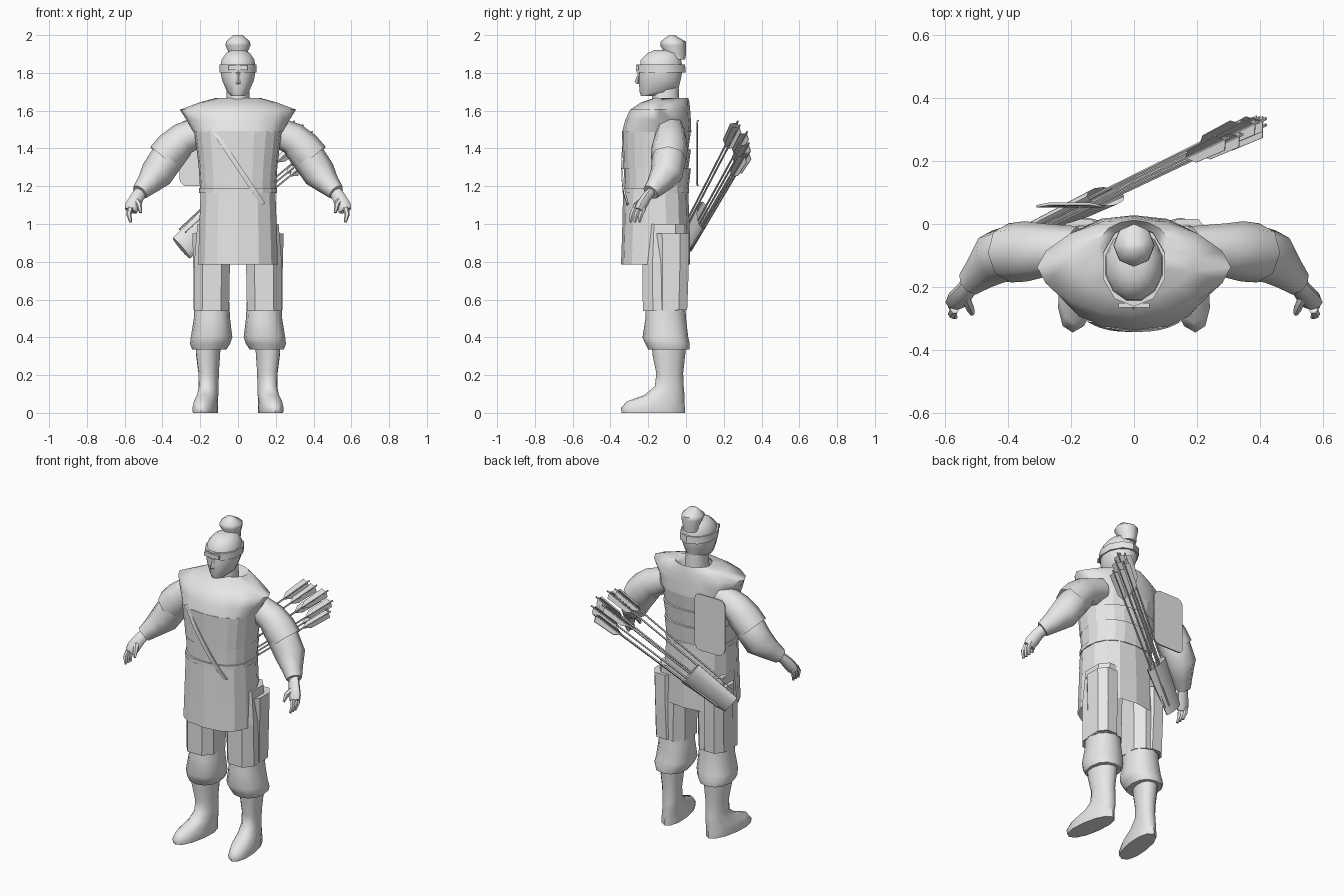
import bpy, bmesh, math
from mathutils import Vector as V

mat = bpy.data.materials.new("plain grey")
mat.diffuse_color = (0.8, 0.8, 0.8, 1)


def finish(name, bm, angle=50):
    bmesh.ops.recalc_face_normals(bm, faces=bm.faces)
    me = bpy.data.meshes.new(name)
    bm.to_mesh(me)
    bm.free()
    me.materials.append(mat)
    if angle:
        me.shade_smooth()
        me.set_sharp_from_angle(angle=math.radians(angle))
    ob = bpy.data.objects.new(name, me)
    bpy.context.collection.objects.link(ob)
    return ob


def skin(name, rings, caps=(True, True), angle=50):
    """Bridge rings of points into a skin."""
    bm = bmesh.new()
    vs = [[bm.verts.new(p) for p in r] for r in rings]
    n = len(vs[0])
    for a, b in zip(vs, vs[1:]):
        for i in range(n):
            bm.faces.new((a[i], a[(i + 1) % n], b[(i + 1) % n], b[i]))
    if caps[0]:
        bm.faces.new(vs[0])
    if caps[1]:
        bm.faces.new(vs[-1])
    return finish(name, bm, angle)


def loft(name, rows, n=12, e=2.0, caps=(True, True), angle=50, shear=0.0, turn=0.0):
    """Level rings: (z, centre x, front y, back y, half width, optional squareness)."""
    rings = []
    for z, cx, y0, y1, rx, *own in rows:
        cy, ry, ring = (y0 + y1) / 2, (y1 - y0) / 2, []
        k = own[0] if own else e
        for i in range(n):
            t = 2 * math.pi * (i + turn) / n
            c, s = math.cos(t), math.sin(t)
            y = cy + ry * math.copysign(abs(s) ** (2 / k), s)
            x = cx + rx * math.copysign(abs(c) ** (2 / k), c)
            ring.append((x - shear * (y + 0.08), y, z))
        rings.append(ring)
    return skin(name, rings, caps, angle)


def tube(name, path, n=8, flat=1.0, caps=(True, True), angle=50, up=(0, 1, 0)):
    """Rings along a path of (x, y, z, radius)."""
    pts = [V(p[:3]) for p in path]
    rings = []
    for i, p in enumerate(pts):
        d = (pts[min(i + 1, len(pts) - 1)] - pts[max(i - 1, 0)]).normalized()
        a = d.cross(V(up)).normalized()
        b = a.cross(d)
        r = path[i][3]
        rings.append([p + a * r * math.cos(2 * math.pi * k / n) + b * r * flat * math.sin(2 * math.pi * k / n)
                      for k in range(n)])
    return skin(name, rings, caps, angle)


def slab(name, corners, thick):
    """Thin plate: four corners extruded along a vector."""
    t = V(thick)
    return skin(name, [[V(c) for c in corners], [V(c) + t for c in corners]], angle=0)


# Head, hair knot, neck, headband
loft("head", [(1.677, 0, -.24, -.15, .035), (1.70, 0, -.25, -.04, .06), (1.76, 0, -.253, -.025, .087),
              (1.82, 0, -.25, -.013, .098), (1.87, 0, -.243, -.022, .09), (1.905, 0, -.205, -.04, .065),
              (1.92, 0, -.17, -.07, .035)], turn=.5)
loft("hair_knot", [(1.87, 0, -.11, -.005, .05), (1.90, 0, -.11, .0, .047), (1.945, 0, -.136, .0, .066),
                   (1.965, 0, -.136, .0, .064), (2.0, 0, -.09, -.06, .025)], n=8)
loft("neck", [(1.58, 0, -.19, -.03, .07), (1.72, 0, -.18, -.035, .058)], n=10)
loft("headband", [(1.803, 0, -.262, -.002, .104), (1.845, 0, -.262, -.005, .104)], n=10, turn=.5, angle=40)
slab("headband_plate", [(-.05, -.266, 1.815), (.05, -.266, 1.815), (.05, -.266, 1.838), (-.05, -.266, 1.838)],
     (0, .015, 0))
loft("nose", [(1.742, 0, -.262, -.24, .016), (1.752, 0, -.272, -.24, .016), (1.80, 0, -.254, -.24, .008)], n=4)

# Shoulder cape draped over the sleeves, dipping to the neck
loft("shoulder_cape", [(1.61, 0, -.20, -.03, .06), (1.645, 0, -.195, -.0, .085), (1.668, 0, -.165, .012, .115, 2.0),
                       (1.645, 0, -.235, .018, .20, 1.8), (1.605, 0, -.296, .022, .308, 1.7),
                       (1.55, 0, -.322, .026, .272, 2.0), (1.488, 0, -.338, .028, .236, 2.4)],
     n=16, caps=(True, False), angle=60)

# Layered chest bands
for z0, z1, w0, w1, f in [(1.39, 1.492, .218, .232, -.336), (1.29, 1.395, .207, .219, -.333),
                          (1.17, 1.295, .200, .208, -.325)]:
    loft("chest_band", [(z0, 0, f, .012, w0), (z1, 0, f - .003, .026, w1)], n=20, e=2.4, angle=0)

# Belt, sash strip wrapped on the chest, and skirt
loft("belt", [(1.165, 0, -.337, .016, .207), (1.19, 0, -.337, .016, .207)], n=20, e=2.4, angle=0)
strip = []
for i in range(9):
    x, z = -.135 + .268 * i / 8, 1.505 - .40 * i / 8
    y = -.155 - .188 * (1 - (abs(x) / .21) ** 2.4) ** (1 / 2.4)
    strip.append([(x - .011, y, z - .006), (x + .011, y, z + .006),
                  (x + .011, y + .009, z + .006), (x - .011, y + .009, z - .006)])
skin("sash_strip", strip, angle=0)
loft("skirt", [(1.172, 0, -.333, .012, .202), (.96, 0, -.338, .02, .21), (.785, 0, -.344, .022, .215)],
     n=14, e=2.5, caps=(True, False), angle=0, turn=.5)

for s in (-1, 1):
    # Trouser panels, hip panel, knee bulge, boot
    loft("trouser_panels", [(1.0, s * .125, -.225, .0, .095), (.80, s * .137, -.238, .008, .1),
                            (.54, s * .14, -.235, .004, .098)], n=8, e=2.8, angle=0, turn=.5)
    loft("hip_panel", [(.95, s * .17, -.18, .022, .076), (.75, s * .168, -.178, .02, .073),
                       (.545, s * .165, -.175, .012, .074)], n=8, e=2.5, angle=0, turn=.5)
    loft("knee_cuff", [(.60, s * .14, -.215, -.005, .093), (.50, s * .138, -.215, .0, .096),
                       (.40, s * .14, -.23, .012, .11), (.365, s * .148, -.215, .02, .106),
                       (.335, s * .152, -.2, .018, .09)], n=12, e=2.3)
    loft("boot", [(.36, s * .157, -.18, .0, .066), (.31, s * .157, -.178, -.004, .064),
                  (.21, s * .155, -.157, -.015, .054), (.14, s * .154, -.165, -.012, .053),
                  (.095, s * .156, -.22, -.008, .056), (.06, s * .16, -.315, -.008, .06),
                  (.025, s * .161, -.345, -.006, .064), (.0, s * .161, -.34, -.006, .062)],
         n=12, e=2.2, shear=s * .13, angle=55)

    # Sleeves
    tube("shoulder_guard", [(s * .18, -.082, 1.50, .075), (s * .29, -.084, 1.452, .086),
                            (s * .345, -.087, 1.40, .096), (s * .395, -.092, 1.345, .094)],
         n=8, caps=(True, False))
    tube("sleeve", [(s * .31, -.087, 1.42, .08), (s * .385, -.092, 1.335, .09), (s * .432, -.103, 1.265, .088),
                    (s * .48, -.15, 1.21, .062), (s * .52, -.187, 1.168, .045)], n=8)

    # Hand with fingers and thumb
    tube("palm", [(s * .512, -.18, 1.175, .032), (s * .535, -.21, 1.14, .036), (s * .558, -.238, 1.095, .04),
                  (s * .568, -.25, 1.07, .034)], n=8, flat=.75)
    for k in range(3):
        o = (k - 1) * .024
        tube("finger", [(s * .57, -.247 + o, 1.085, .015), (s * .578, -.262 + o, 1.05, .014),
                        (s * .568, -.272 + o, 1.01, .008)], n=6)
    tube("thumb", [(s * .54, -.225, 1.13, .016), (s * .522, -.265, 1.10, .015), (s * .515, -.285, 1.06, .008)], n=6)

# Back plate with rounded corners, slightly bowed
outline = []
for cx, cz, q in ((-.14, 1.51, 0), (-.27, 1.51, 1), (-.27, 1.24, 2), (-.14, 1.24, 3)):
    for k in range(4):
        t = math.radians(q * 90 + k * 30)
        outline.append((cx + .04 * math.cos(t), cz + .04 * math.sin(t)))
skin("back_plate", [[(x, y + .015 - 1.2 * (x + .205) ** 2, z) for x, z in outline] for y in (.05, .058)], angle=40)

# Flat quiver, wider at the mouth
base, mouth = V((-.30, -.012, .872)), V((-.09, .088, 1.048))
axis = (mouth - base).normalized()
tube("quiver", [(*base, .07), (*mouth, .092)], n=12, flat=.34, caps=(True, False))

# Arrows: shaft and three vanes each
tips = [(.30, .275, 1.545), (.345, .285, 1.525), (.395, .325, 1.49), (.35, .325, 1.45),
        (.42, .315, 1.37), (.40, .338, 1.385), (.42, .335, 1.43)]
mid = sum((V(t) for t in tips), V()) / len(tips)
for t in tips:
    tip = V(t)
    start = base + axis * .06 + (tip - mid) * .7
    d = (tip - start).normalized()
    tube("arrow_shaft", [(*start, .0055), (*tip, .0055)], n=5)
    a = d.cross(V((0, 1, 0))).normalized()
    b = a.cross(d)
    for k in range(3):
        ang = 2 * math.pi * k / 3 + .5
        r = a * math.cos(ang) + b * math.sin(ang)
        w = d.cross(r) * .003
        slab("arrow_vane", [tip - d * .20, tip - d * .16 + r * .028, tip - d * .03 + r * .033, tip - d * .015], w)
